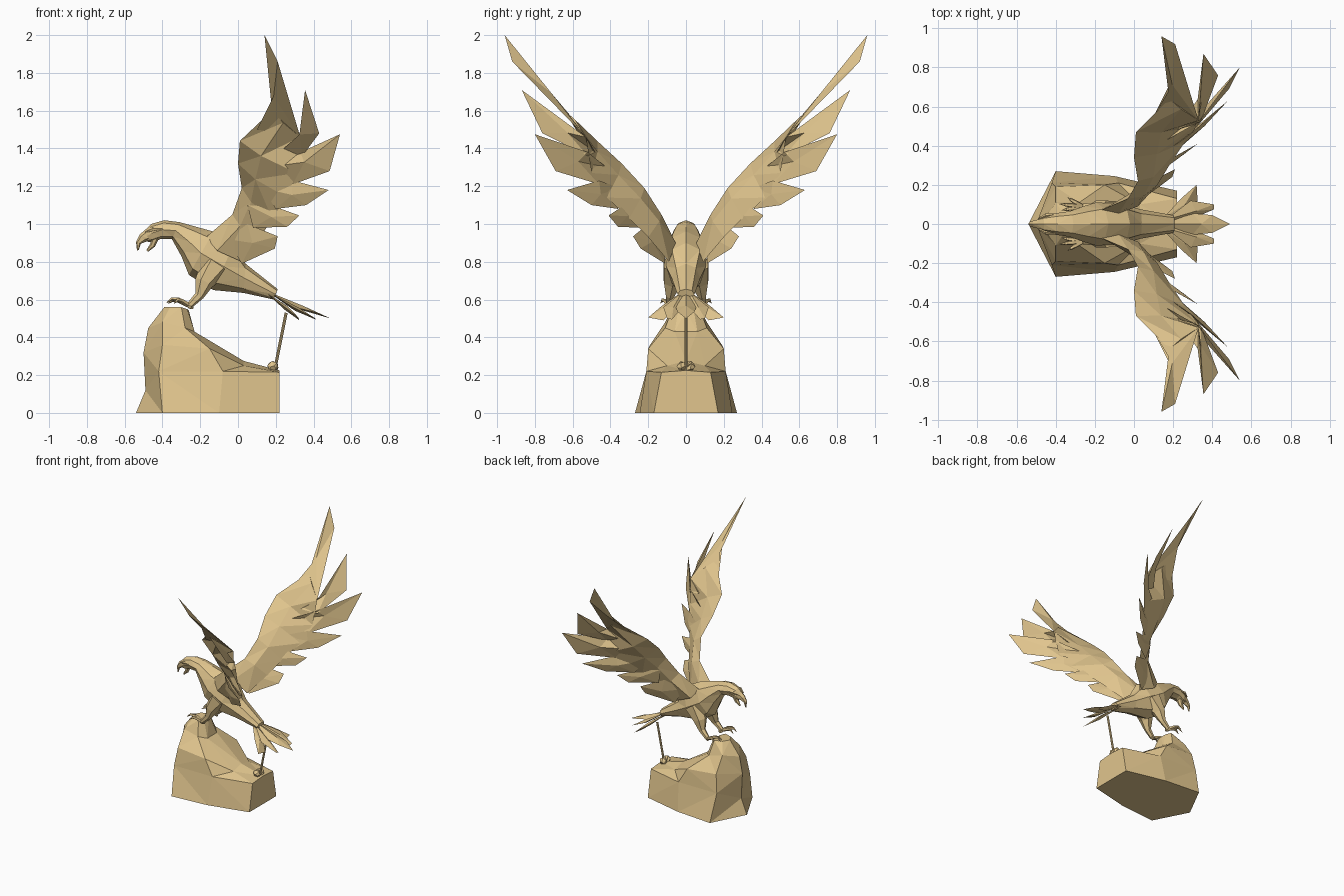
import bpy, bmesh
from math import cos, sin, pi
from mathutils import Vector as V

if "Cube" in bpy.data.objects:
    bpy.data.objects.remove(bpy.data.objects["Cube"])

gold = bpy.data.materials.new("bronze_gold")
gold.diffuse_color = (0.75, 0.56, 0.27, 1)
gold.use_nodes = True
gold.node_tree.nodes["Principled BSDF"].inputs["Base Color"].default_value = gold.diffuse_color


def finish(name, bm, mirror=False):
    bmesh.ops.remove_doubles(bm, verts=bm.verts, dist=0.0005)
    bmesh.ops.recalc_face_normals(bm, faces=bm.faces)
    me = bpy.data.meshes.new(name)
    bm.to_mesh(me)
    bm.free()
    me.materials.append(gold)
    ob = bpy.data.objects.new(name, me)
    bpy.context.collection.objects.link(ob)
    if mirror:
        m = ob.modifiers.new("mirror", 'MIRROR')
        m.use_axis = (False, True, False)
        m.use_mirror_merge = False
    return ob


def loft(bm, rings):
    """Skin closed rings of equal length and cap both ends."""
    vs = [[bm.verts.new(p) for p in r] for r in rings]
    n = len(vs[0])
    for a, b in zip(vs, vs[1:]):
        for i in range(n):
            j = (i + 1) % n
            bm.faces.new((a[i], a[j], b[j], b[i]))
    bm.faces.new(vs[0])
    bm.faces.new(vs[-1][::-1])
    bmesh.ops.triangulate(bm, faces=[f for f in bm.faces if len(f.verts) == 4])


def profile_ring(tx, tz, bx, bz, w, n=8):
    """Oval ring between a top and a bottom point, half width w in y."""
    t, b = V((tx, 0, tz)), V((bx, 0, bz))
    return [(t + b) / 2 + (t - b) / 2 * cos(2 * pi * k / n)
            + V((0, w * sin(2 * pi * k / n), 0)) for k in range(n)]


def tube(bm, pts, radii, n=6):
    pts = [V(p) for p in pts]
    rings = []
    for i, (p, r) in enumerate(zip(pts, radii)):
        d = (pts[min(i + 1, len(pts) - 1)] - pts[max(i - 1, 0)]).normalized()
        u = d.cross(V((0.1, 1, 0.05))).normalized()
        w = d.cross(u)
        rings.append([p + r * (u * cos(2 * pi * k / n) + w * sin(2 * pi * k / n)) for k in range(n)])
    loft(bm, rings)


def feather(bm, pts, t=0.012):
    """Flat faceted blade: an outline with a raised point on either side."""
    pts = [V(p) for p in pts]
    c = sum(pts, V()) / len(pts)
    nrm = sum(((p - c).cross(q - c) for p, q in zip(pts, pts[1:] + pts[:1])), V()).normalized()
    ring = [bm.verts.new(p) for p in pts]
    for s in (t, -t):
        apex = bm.verts.new(c + nrm * s)
        for a, b in zip(ring, ring[1:] + ring[:1]):
            bm.faces.new((a, b, apex))


# rock: stacked half outlines, mirrored into full rings
rock = [
    [(-.54, 0, 0), (-.40, .27, 0), (-.10, .245, 0), (.22, .17, 0), (.22, 0, 0)],
    [(-.49, 0, .12), (-.42, .21, .22), (-.08, .21, .22), (.22, .13, .215), (.22, 0, .225)],
    [(-.50, 0, .32), (-.40, .19, .36), (-.15, .20, .34), (.03, .10, .25), (.03, 0, .275)],
    [(-.475, 0, .45), (-.40, .11, .48), (-.28, .11, .45), (-.23, .06, .43), (-.23, 0, .43)],
    [(-.39, 0, .56), (-.36, .05, .56), (-.30, .07, .56), (-.27, .04, .55), (-.26, 0, .54)],
]
bm = bmesh.new()
loft(bm, [h + [(x, -y, z) for x, y, z in h[-2:0:-1]] for h in rock])
finish("rock", bm)

# body, neck and head
bm = bmesh.new()
loft(bm, [profile_ring(*s) for s in [
    (-.505, .955, -.475, .905, .02), (-.46, 1.0, -.45, .905, .042), (-.39, 1.02, -.41, .92, .055),
    (-.31, 1.01, -.35, .92, .065), (-.22, .985, -.30, .83, .09), (-.13, .96, -.26, .73, .11),
    (-.02, .90, -.13, .65, .105), (.04, .79, .03, .635, .075), (.21, .655, .19, .60, .045)]])
finish("body", bm)

# open hooked beak
bm = bmesh.new()
loft(bm, [profile_ring(*s, 6) for s in [
    (-.485, .975, -.47, .91, .03), (-.52, .945, -.49, .905, .02),
    (-.54, .905, -.515, .895, .013), (-.535, .86, -.525, .862, .003)]])
finish("upper_beak", bm)
bm = bmesh.new()
loft(bm, [profile_ring(*s, 6) for s in [
    (-.455, .935, -.415, .93, .03), (-.465, .895, -.44, .88, .018), (-.485, .862, -.475, .853, .005)]])
finish("lower_beak", bm)

# brow
bm = bmesh.new()
tube(bm, [(-.49, .026, .957), (-.45, .043, .972), (-.40, .05, .975)], [.004, .011, .003], 5)
finish("brow", bm, True)

# legs
bm = bmesh.new()
tube(bm, [(-.12, .05, .78), (-.18, .075, .69), (-.205, .085, .62), (-.255, .09, .57)],
     [.08, .05, .025, .017])
finish("leg", bm, True)

# toes with claws
bm = bmesh.new()
for dx, dy, up in ((-.105, -.02, .015), (-.115, .012, .02), (-.075, .045, .015), (.03, -.015, -.01)):
    def at(f, z):
        return (-.265 + dx * f, .09 + dy * f, .573 + z)
    tube(bm, [at(0, 0), at(.45, up * 1.4), at(.75, up * 1.6), at(1, up * .4)],
         [.014, .012, .009, .001], 5)
finish("foot", bm, True)

# wing arm panel: leading and trailing edge stations
stations = [
    ((-.17, .07, .93), (.02, .09, .80), .035), ((-.03, .13, 1.05), (.12, .20, .93), .028),
    ((.02, .22, 1.19), (.18, .30, 1.03), .022), ((0, .34, 1.32), (.26, .42, 1.14), .022),
    ((.01, .47, 1.44), (.31, .50, 1.27), .02), ((.18, .64, 1.60), (.33, .53, 1.46), .012)]
rings = []
for a, b, t in stations:
    a, b = V(a), V(b)
    n = (b - a).cross(V((.1, .6, .65))).normalized()
    m = a.lerp(b, .4)
    rings.append([a, m + n * t, b, m - n * t])
bm = bmesh.new()
loft(bm, rings)
finish("wing_arm", bm, True)

# wing feathers, outermost first
bm = bmesh.new()
for outline in [
    [(.10, .55, 1.50), (.18, .64, 1.60), (.14, .96, 2.0), (.21, .92, 1.86), (.33, .53, 1.46)],
    [(.33, .53, 1.46), (.355, .87, 1.71), (.43, .76, 1.48), (.34, .52, 1.36), (.22, .48, 1.38)],
    [(.33, .52, 1.38), (.54, .80, 1.475), (.485, .69, 1.28), (.29, .46, 1.21), (.15, .42, 1.30)],
    [(.29, .46, 1.23), (.48, .63, 1.18), (.36, .50, 1.10), (.20, .36, 1.08), (.13, .35, 1.19)],
    [(.20, .34, 1.09), (.325, .41, 1.045), (.26, .36, .985), (.08, .23, .98), (.05, .25, 1.10)],
    [(.05, .20, 1.0), (.21, .28, .935), (.195, .24, .87), (.02, .11, .79), (-.06, .11, .92)],
]:
    feather(bm, outline)
finish("wing_feathers", bm, True)

# tail fan
bm = bmesh.new()
feather(bm, [(.15, 0, .645), (.30, .055, .56), (.40, .045, .535), (.49, 0, .50),
             (.40, -.045, .535), (.30, -.055, .56)])
finish("tail_centre", bm)
bm = bmesh.new()
feather(bm, [(.16, .02, .64), (.29, .12, .56), (.41, .10, .50), (.41, .075, .495), (.28, .02, .555)])
feather(bm, [(.15, .03, .635), (.24, .13, .565), (.32, .20, .505), (.325, .12, .49), (.24, .03, .58)])
finish("tail_side", bm, True)

# tail support rod and its footing
bm = bmesh.new()
tube(bm, [(.195, 0, .23), (.255, 0, .53)], [.008, .008], 8)
finish("support_rod", bm)
bm = bmesh.new()
tube(bm, [(.185, -.042, .235), (.185, -.025, .245), (.185, .025, .245), (.185, .042, .235)],
     [.016, .03, .03, .016])
finish("rod_footing", bm)
